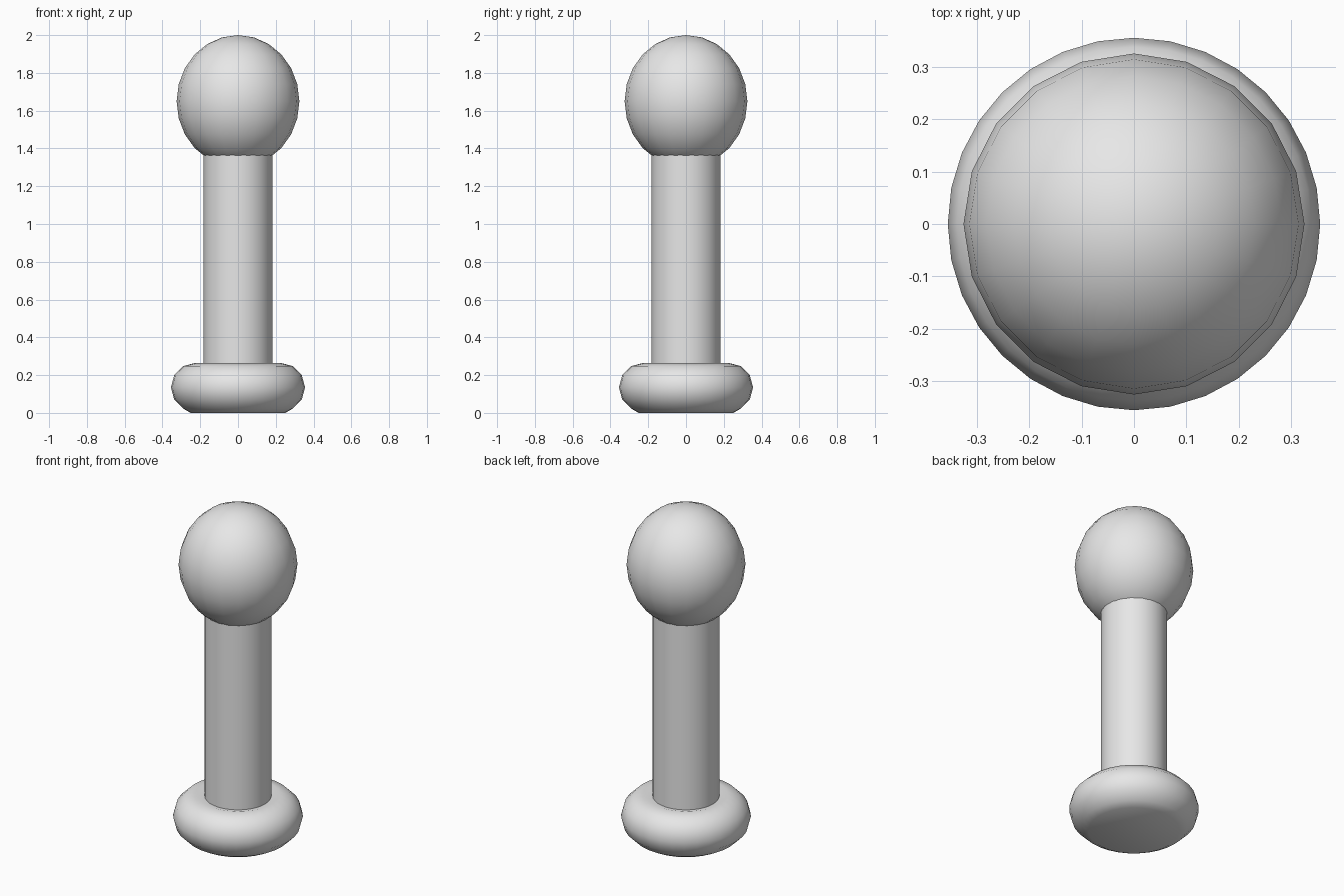
import bpy, bmesh, math

if "Cube" in bpy.data.objects:
    bpy.data.objects.remove(bpy.data.objects["Cube"])

grey = bpy.data.materials.new("light_grey")
grey.diffuse_color = (0.8, 0.8, 0.8, 1)
grey.use_nodes = True
grey.node_tree.nodes["Principled BSDF"].inputs["Base Color"].default_value = grey.diffuse_color


def lathe(name, profile, sides):
    """Revolve (radius, height) points around z; radius 0 makes a pole."""
    bm = bmesh.new()
    rings = []
    for r, z in profile:
        count = sides if r > 0 else 1
        rings.append([bm.verts.new((r * math.cos(2 * math.pi * i / sides),
                                    r * math.sin(2 * math.pi * i / sides), z))
                      for i in range(count)])
    for low, high in zip(rings, rings[1:]):
        for i in range(sides):
            j = (i + 1) % sides
            quad = [low[i % len(low)], low[j % len(low)],
                    high[j % len(high)], high[i % len(high)]]
            bm.faces.new(list(dict.fromkeys(quad)))
    # close open ends with flat caps
    if len(rings[0]) > 1:
        bm.faces.new(rings[0][::-1])
    if len(rings[-1]) > 1:
        bm.faces.new(rings[-1])
    mesh = bpy.data.meshes.new(name)
    bm.to_mesh(mesh)
    bm.free()
    mesh.materials.append(grey)
    obj = bpy.data.objects.new(name, mesh)
    bpy.context.collection.objects.link(obj)
    bpy.ops.object.select_all(action='DESELECT')
    obj.select_set(True)
    bpy.context.view_layer.objects.active = obj
    bpy.ops.object.shade_smooth_by_angle(angle=math.radians(40))
    return obj


# rounded base: flat underside, bulging rim, soft top
rim = [(0.225 + 0.13 * math.cos(math.radians(a)),
        0.135 + 0.13 * math.sin(math.radians(a))) for a in range(-60, 121, 30)]
base = lathe("base", [(0.25, 0.0)] + rim, 32)

# straight shaft, running into base and knob
shaft = lathe("shaft", [(0.182, 0.02), (0.182, 1.40)], 32)

# slightly tall round knob
knob = lathe("knob", [(0.325 * math.sin(math.pi * k / 12) if 0 < k < 12 else 0,
                       1.65 - 0.35 * math.cos(math.pi * k / 12))
                      for k in range(13)], 20)
